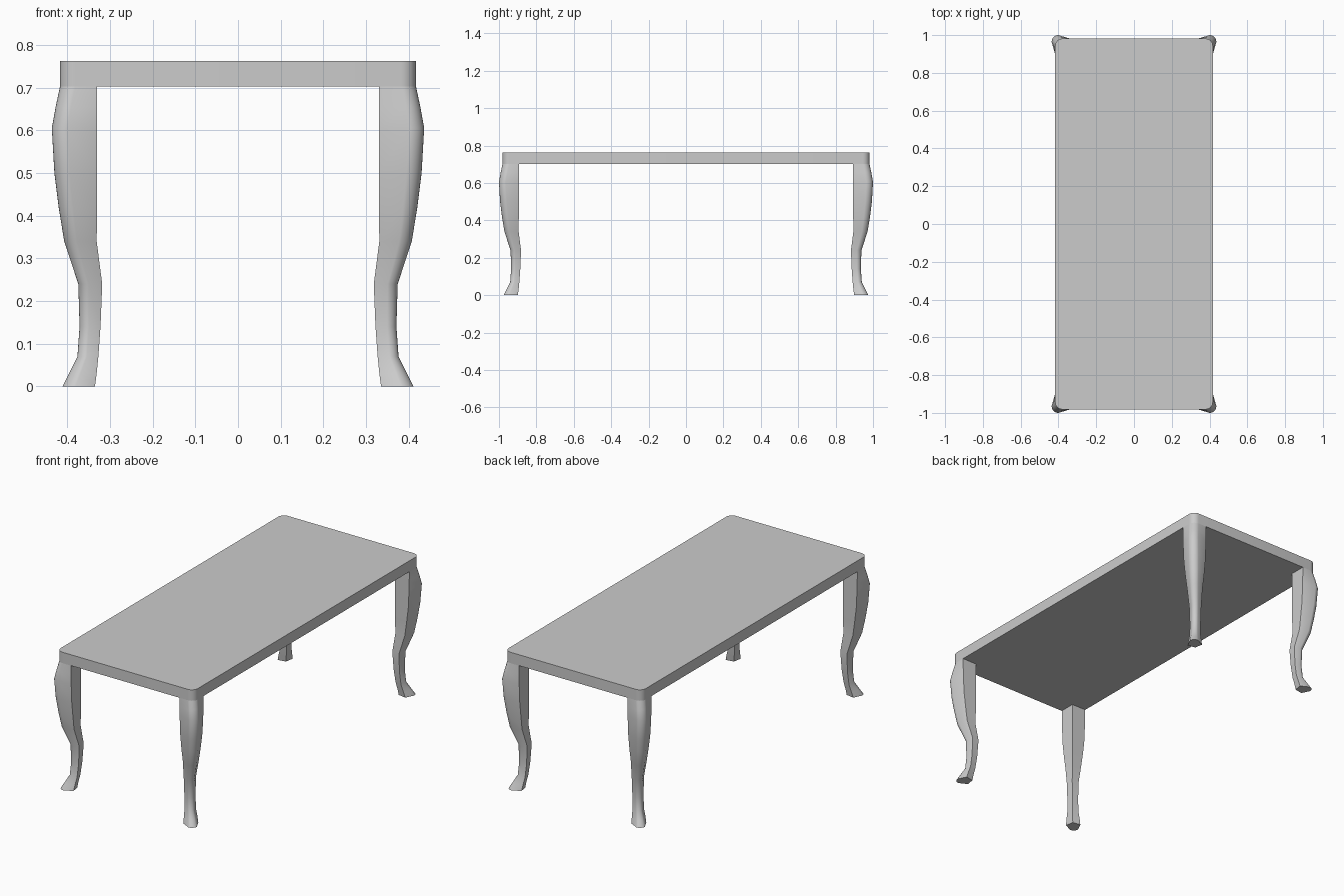
import bpy, bmesh
from math import cos, sin, pi, radians

if "Cube" in bpy.data.objects:
    bpy.data.objects.remove(bpy.data.objects["Cube"])

HX, HY = 0.417, 0.981      # half size of the top
DY = HY - HX               # shift between x and y leg coordinates
Z0, Z1 = 0.702, 0.762      # underside and surface of the top
R = 0.036                  # corner radius
N = 8                      # segments per rounded corner


def loft(name, rings):
    """Skin a stack of closed rings and cap both ends."""
    bm = bmesh.new()
    loops = [[bm.verts.new(p) for p in ring] for ring in rings]
    n = len(loops[0])
    for a, b in zip(loops, loops[1:]):
        for i in range(n):
            j = (i + 1) % n
            bm.faces.new((a[i], a[j], b[j], b[i]))
    bm.faces.new(loops[0])
    bm.faces.new(loops[-1])
    bmesh.ops.recalc_face_normals(bm, faces=bm.faces)
    me = bpy.data.meshes.new(name)
    bm.to_mesh(me)
    bm.free()
    ob = bpy.data.objects.new(name, me)
    bpy.context.collection.objects.link(ob)
    bpy.ops.object.select_all(action='DESELECT')
    ob.select_set(True)
    bpy.context.view_layer.objects.active = ob
    bpy.ops.object.shade_smooth_by_angle(angle=radians(35))
    return ob


# Table top: slab with rounded corners
def slab_ring(z):
    pts = []
    for q, (sx, sy) in enumerate([(1, 1), (-1, 1), (-1, -1), (1, -1)]):
        for k in range(N + 1):
            t = (q + k / N) * pi / 2
            pts.append((sx * (HX - R) + R * cos(t), sy * (HY - R) + R * sin(t), z))
    return pts


loft("table_top", [slab_ring(Z0), slab_ring(Z1)])

# Cabriole leg: z, inner corner, side corner (outer, inner), outer reach, radius
KEYS = [
    (0.702, 0.330, 0.417, 0.330, 0.417, 0.036),
    (0.655, 0.330, 0.416, 0.330, 0.427, 0.036),
    (0.605, 0.330, 0.415, 0.330, 0.436, 0.036),
    (0.500, 0.330, 0.410, 0.330, 0.430, 0.036),
    (0.420, 0.330, 0.400, 0.330, 0.420, 0.034),
    (0.340, 0.331, 0.388, 0.331, 0.407, 0.030),
    (0.240, 0.320, 0.362, 0.318, 0.374, 0.024),
    (0.140, 0.325, 0.362, 0.322, 0.371, 0.022),
    (0.070, 0.332, 0.368, 0.327, 0.376, 0.022),
    (0.030, 0.339, 0.380, 0.331, 0.396, 0.027),
    (0.000, 0.343, 0.388, 0.335, 0.411, 0.030),
]


def leg_ring(key, sx, sy):
    z, a, s, m, o, r = key
    c = o - r
    pts = [(a, a), (s, m)]
    pts += [(c + r * cos(k / N * pi / 2), c + r * sin(k / N * pi / 2)) for k in range(N + 1)]
    pts.append((m, s))
    return [(sx * x, sy * (y + DY), z) for x, y in pts]


for sy, row in ((-1, "front"), (1, "back")):
    for sx, side in ((-1, "left"), (1, "right")):
        loft(f"{row}_{side}_leg", [leg_ring(k, sx, sy) for k in KEYS])
